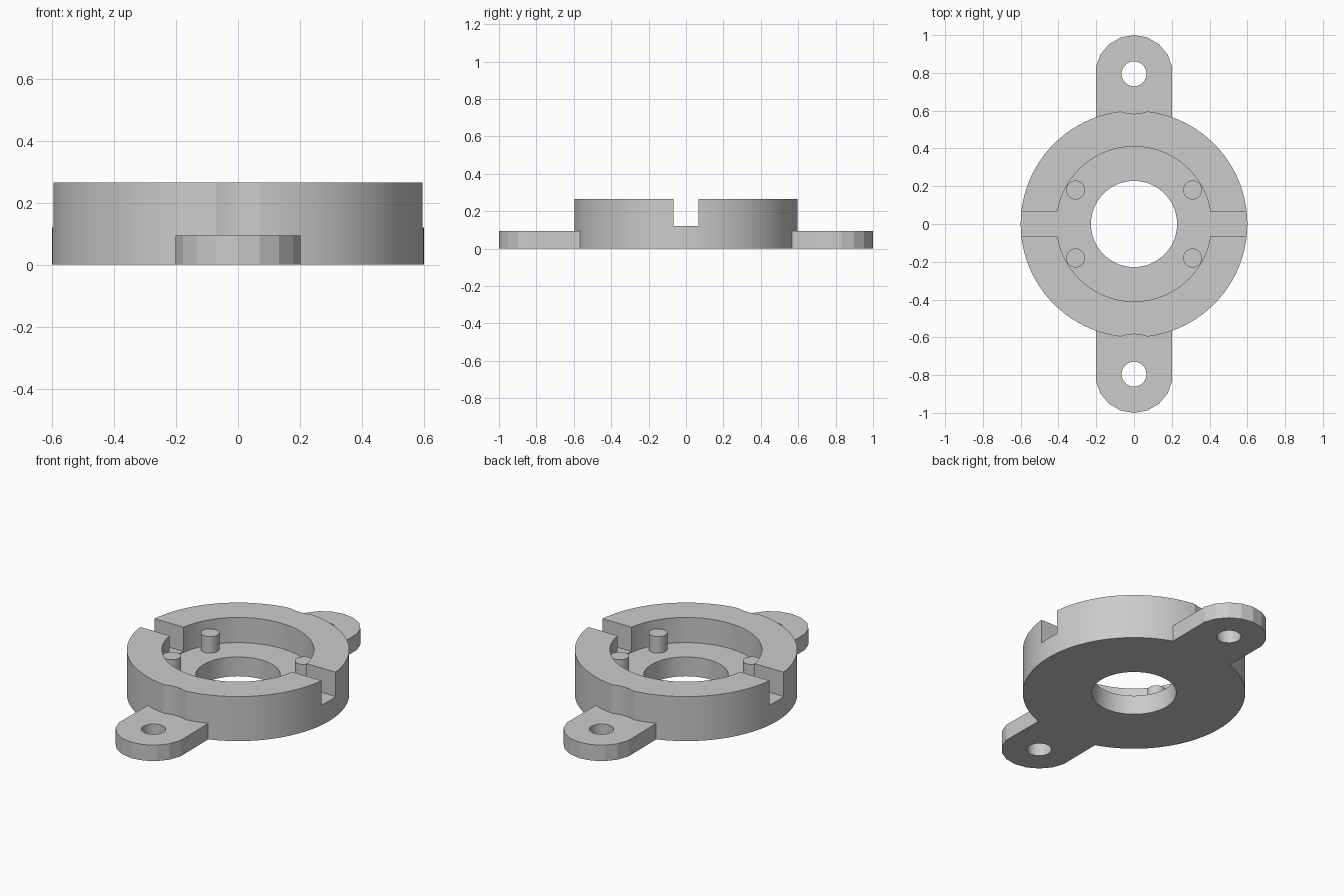
import bpy, bmesh, math

cube = bpy.data.objects.get("Cube")
if cube:
    bpy.data.objects.remove(cube, do_unlink=True)

# One plain grey for the whole part
grey = bpy.data.materials.new("plain grey")
grey.use_nodes = True
grey.diffuse_color = (0.6, 0.6, 0.6, 1)
grey.node_tree.nodes["Principled BSDF"].inputs["Base Color"].default_value = (0.6, 0.6, 0.6, 1)

RING_R, RING_H = 0.6, 0.265
FLOOR_Z, SLOT_Z, EAR_H = 0.115, 0.12, 0.095
EAR_Y, EAR_R = 0.795, 0.205


def prism(name, outline, z0, z1):
    """Extrude a flat outline from z0 to z1."""
    bm = bmesh.new()
    face = bm.faces.new([bm.verts.new((x, y, z0)) for x, y in outline])
    top = bmesh.ops.extrude_face_region(bm, geom=[face])["geom"]
    for v in top:
        if isinstance(v, bmesh.types.BMVert):
            v.co.z = z1
    bmesh.ops.recalc_face_normals(bm, faces=bm.faces)
    mesh = bpy.data.meshes.new(name)
    bm.to_mesh(mesh)
    bm.free()
    mesh.materials.append(grey)
    obj = bpy.data.objects.new(name, mesh)
    bpy.context.collection.objects.link(obj)
    return obj


def circle(x, y, r, n):
    return [(x + r * math.sin(math.tau * i / n), y + r * math.cos(math.tau * i / n)) for i in range(n)]


def activate(obj):
    bpy.ops.object.select_all(action="DESELECT")
    obj.select_set(True)
    bpy.context.view_layer.objects.active = obj


def combine(target, tool, operation):
    """Apply a boolean and discard the tool."""
    mod = target.modifiers.new("cut", "BOOLEAN")
    mod.operation, mod.object, mod.solver = operation, tool, "EXACT"
    tool.hide_render = True
    activate(target)
    bpy.ops.object.modifier_apply(modifier=mod.name)
    bpy.data.objects.remove(tool, do_unlink=True)


# Round housing with a recess, a central bore and a slot across the rim
housing = prism("housing", circle(0, 0, RING_R, 96), 0, RING_H)
combine(housing, prism("recess_cutter", circle(0, 0, 0.41, 96), FLOOR_Z, 0.5), "DIFFERENCE")
combine(housing, prism("bore_cutter", circle(0, 0, 0.228, 72), -0.1, 0.5), "DIFFERENCE")
slot = [(-1, -0.066), (1, -0.066), (1, 0.066), (-1, 0.066)]
combine(housing, prism("slot_cutter", slot, SLOT_Z, 0.5), "DIFFERENCE")

# Mounting ears front and back, with screw holes and screw head clearance
for side in (-1, 1):
    cy = side * EAR_Y
    relief = circle(0, cy, 0.212, 36)
    combine(housing, prism("relief_cutter", relief, EAR_H, 0.5), "DIFFERENCE")
    arc = [math.radians(a) for a in range(-80, 81, 20)]
    ear = [(EAR_R * math.sin(a), side * (EAR_Y + EAR_R * math.cos(a))) for a in arc]
    ear += [(0.2, side * 0.6), (0.2, side * 0.45), (-0.2, side * 0.45), (-0.2, side * 0.6)]
    combine(housing, prism("ear", ear, 0, EAR_H), "UNION")
    combine(housing, prism("hole_cutter", circle(0, cy, 0.066, 32), -0.1, 0.5), "DIFFERENCE")

activate(housing)
bpy.ops.object.shade_smooth_by_angle(angle=math.radians(15))

# Four locating pins on the recess floor
for x, depth in ((-0.31, "right"), (0.31, "left")):
    for y, end in ((-0.18, "front"), (0.18, "back")):
        pin = prism(f"pin_{end}_{depth}", circle(x, y, 0.05, 32), FLOOR_Z - 0.01, 0.214)
        activate(pin)
        bpy.ops.object.shade_smooth_by_angle(angle=math.radians(30))
